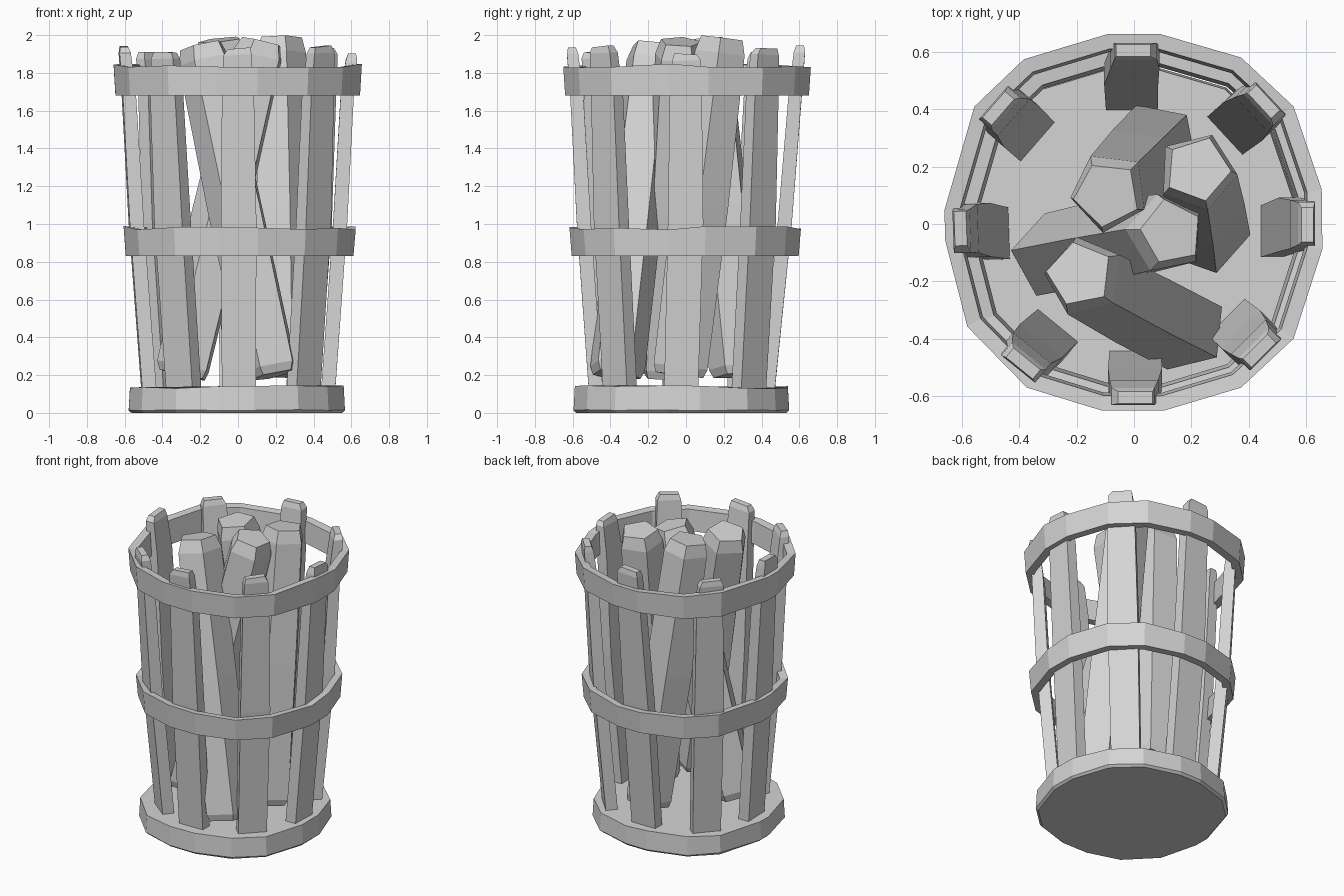
import bpy, bmesh, math, random
from mathutils import Vector

if "Cube" in bpy.data.objects:
    bpy.data.objects.remove(bpy.data.objects["Cube"])

random.seed(4)
wood = bpy.data.materials.new("grey_wood")
wood.diffuse_color = (0.66, 0.66, 0.66, 1)
wood.use_nodes = True
wood.node_tree.nodes["Principled BSDF"].inputs["Base Color"].default_value = wood.diffuse_color


def finish(name, bm):
    bmesh.ops.recalc_face_normals(bm, faces=bm.faces)
    mesh = bpy.data.meshes.new(name)
    bm.to_mesh(mesh)
    bm.free()
    mesh.materials.append(wood)
    obj = bpy.data.objects.new(name, mesh)
    bpy.context.collection.objects.link(obj)
    return obj


def jitter(a):
    return random.uniform(-a, a)


def loft(name, rings, closed=False):
    """Skin a list of equal point rings; cap the ends or join them up."""
    bm = bmesh.new()
    rows = [[bm.verts.new(p) for p in ring] for ring in rings]
    n = len(rows[0])
    pairs = list(zip(rows, rows[1:])) + ([(rows[-1], rows[0])] if closed else [])
    for a, b in pairs:
        for i in range(n):
            j = (i + 1) % n
            bm.faces.new((a[i], a[j], b[j], b[i]))
    if not closed:
        bm.faces.new(rows[0])
        bm.faces.new(rows[-1])
    return finish(name, bm)


# Uneven sixteen sided outline, wider on the diagonals
ANGLES = [math.radians(d) for d in (10, 36, 57, 82, 98, 124, 144, 176,
                                    185, 212, 237, 260, 279, 303, 324, 352)]


def swell(a):
    return 1 + 0.045 * math.sin(2 * a) ** 2


def hoop(name, z0, z1, r0, r1, thick, cx, cy):
    """Rough hewn band, built as a rectangular section swept round."""
    rings = []
    for a in ANGLES:
        top = z1 + jitter(0.012)
        section = ((r0, z0), (r1, top), (r1 - thick, top - 0.005), (r0 - thick, z0))
        k = swell(a)
        rings.append([(cx + r * k * math.cos(a), cy + r * k * math.sin(a), z)
                      for r, z in section])
    loft(name, rings, closed=True)


hoop("top_hoop", 1.68, 1.838, 0.65, 0.66, 0.052, 0.0, 0.005)
hoop("middle_hoop", 0.83, 0.98, 0.605, 0.617, 0.05, 0.01, -0.005)

# Solid base disc with a slightly narrower underside
loft("base", [[(-0.005 + r * swell(a) * math.cos(a),
                -0.025 + r * swell(a) * math.sin(a), z + jitter(dz)) for a in ANGLES]
              for r, z, dz in ((0.56, 0.0, 0.0), (0.575, 0.015, 0.004), (0.568, 0.137, 0.008))])


# Upright slats leaning outward: angle, foot drift sideways, foot drift outward, top
SLATS = ((0, -0.02, 0, 1.90), (43, 0.01, 0, 1.93), (90, 0.01, -0.045, 1.94),
         (139, 0.01, 0, 1.91), (182, 0.02, -0.005, 1.94), (231, 0.02, 0, 1.91),
         (270, 0.0, 0, 1.93), (315, 0.0, 0.015, 1.94))
for k, (deg, drift, push, top) in enumerate(SLATS):
    a = math.radians(deg)
    out = Vector((math.cos(a), math.sin(a), 0))
    side = Vector((-out.y, out.x, 0))
    wide = 1 + 0.6 * (swell(a) - 1)
    rings = []
    # height, outer radius, thickness, half width, share of drift
    for z, r, t, w, s in ((0.12, 0.515, 0.075, 0.09, 1), (1.0, 0.578, 0.075, 0.094, 0.4),
                          (1.68, 0.613, 0.07, 0.085, 0), (top - 0.035, 0.63, 0.06, 0.075, 0),
                          (top, 0.625, 0.042, 0.06, 0)):
        mid = side * (drift * s + jitter(0.006)) + out * (push * s)
        tilt = jitter(0.006)
        ro = r * (wide if z > 0.5 else 1)
        rings.append([out * (ro - u * t) + mid + side * (v * w) + Vector((0, 0, z + v * tilt))
                      for u, v in ((0, -1), (0, 1), (1, 1), (1, -1))])
    loft("slat_%d" % (k + 1), rings)


# Leaning five sided logs: foot xy, top xy, top height, turn of the section
LOGS = (((0.085, 0.28), (-0.095, 0.105), 1.975, 45),
        ((0.25, -0.035), (0.22, 0.19), 1.985, -3),
        ((-0.29, -0.11), (0.13, -0.03), 1.965, 30),
        ((0.188, -0.37), (-0.19, -0.175), 1.945, 31))
for k, (foot, head, top, turn) in enumerate(LOGS):
    p0, p1 = Vector((*foot, 0.2)), Vector((*head, top))
    axis = (p1 - p0).normalized()
    u = Vector((0, 1, 0)).cross(axis).normalized()
    v = axis.cross(u)
    rings = []
    for f, r in ((0, 0.132), (0.025, 0.152), (0.5, 0.155), (0.955, 0.142), (1, 0.115)):
        c = p0.lerp(p1, f)
        rings.append([c + (u * math.cos(b) + v * math.sin(b)) * (r + jitter(0.005))
                      for b in (math.radians(turn + 72 * i) for i in range(5))])
    loft("log_%d" % (k + 1), rings)
